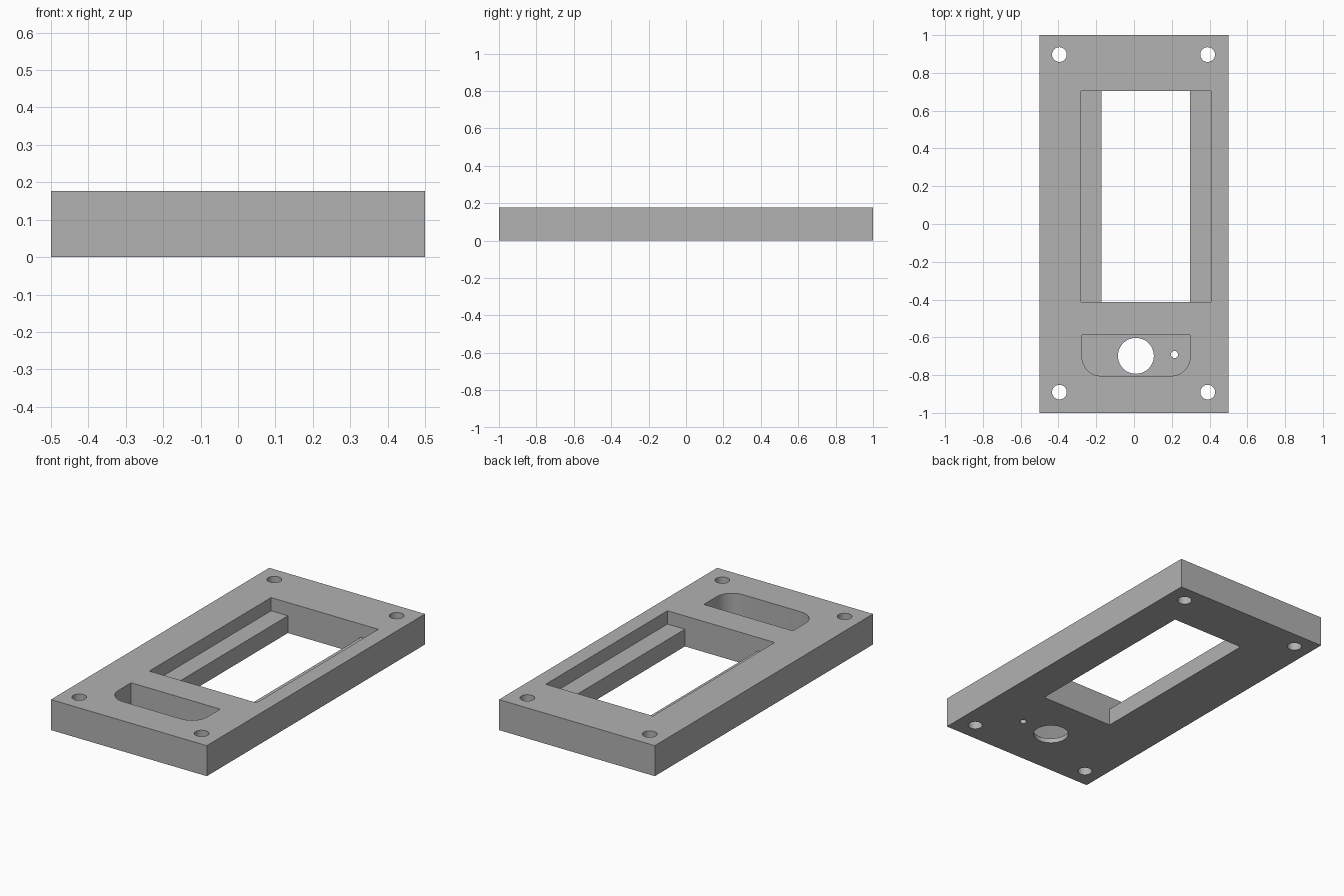
import bpy, bmesh, math

if "Cube" in bpy.data.objects:
    bpy.data.objects.remove(bpy.data.objects["Cube"], do_unlink=True)

HEIGHT = 0.177
LEDGE_Z = 0.10
POCKET_Z = 0.027
OVER = 0.05  # how far cutters stick out of the plate

grey = bpy.data.materials.new("plain_grey")
grey.use_nodes = True
colour = (0.445, 0.445, 0.445, 1)
grey.diffuse_color = colour
grey.node_tree.nodes["Principled BSDF"].inputs["Base Color"].default_value = colour


def prism(name, outline, z0, z1):
    """Extrude a counter-clockwise outline from z0 up to z1."""
    bm = bmesh.new()
    base = bm.faces.new([bm.verts.new((x, y, z0)) for x, y in outline])
    top = bmesh.ops.extrude_face_region(bm, geom=[base])["geom"]
    verts = [v for v in top if isinstance(v, bmesh.types.BMVert)]
    bmesh.ops.translate(bm, verts=verts, vec=(0, 0, z1 - z0))
    bmesh.ops.recalc_face_normals(bm, faces=bm.faces)
    mesh = bpy.data.meshes.new(name)
    bm.to_mesh(mesh)
    bm.free()
    mesh.materials.append(grey)
    obj = bpy.data.objects.new(name, mesh)
    bpy.context.collection.objects.link(obj)
    return obj


def rect(x0, x1, y0, y1):
    return [(x0, y0), (x1, y0), (x1, y1), (x0, y1)]


def arc(cx, cy, r, start, end, steps):
    angles = [math.radians(start + (end - start) * i / steps) for i in range(steps + 1)]
    return [(cx + r * math.cos(a), cy + r * math.sin(a)) for a in angles]


def circle(cx, cy, r, steps=48):
    return arc(cx, cy, r, 0, 360, steps)[:-1]


def cut(target, outline, z0):
    """Remove a prism reaching from z0 out through the top."""
    cutter = prism("cutter", outline, z0, HEIGHT + OVER)
    cutter.hide_render = True
    mod = target.modifiers.new("cut", "BOOLEAN")
    mod.operation = "DIFFERENCE"
    mod.solver = "EXACT"
    mod.object = cutter
    bpy.context.view_layer.objects.active = target
    bpy.ops.object.modifier_apply(modifier=mod.name)
    bpy.data.objects.remove(cutter, do_unlink=True)


plate = prism("faceplate", rect(-0.5, 0.5, -1, 1), 0, HEIGHT)

# Display window with a ledge along each long side
cut(plate, rect(-0.28, 0.408, -0.413, 0.703), LEDGE_Z)
cut(plate, rect(-0.172, 0.296, -0.413, 0.703), -OVER)

# Pocket with rounded front corners
left, right, front, back, r = -0.275, 0.297, -0.804, -0.587, 0.1
pocket = (arc(left + r, front + r, r, 180, 270, 12)
          + arc(right - r, front + r, r, 270, 360, 12)
          + [(right, back), (left, back)])
cut(plate, pocket, POCKET_Z)

# Knob hole and small pin hole through the pocket floor
cut(plate, circle(0.01, -0.698, 0.095), -OVER)
cut(plate, circle(0.214, -0.691, 0.019, 24), -OVER)

# Corner screw holes
for x in (-0.395, 0.39):
    for y in (-0.89, 0.897):
        cut(plate, circle(x, y, 0.039, 32), -OVER)

bpy.ops.object.select_all(action="DESELECT")
plate.select_set(True)
bpy.context.view_layer.objects.active = plate
bpy.ops.object.shade_smooth_by_angle(angle=math.radians(30))
